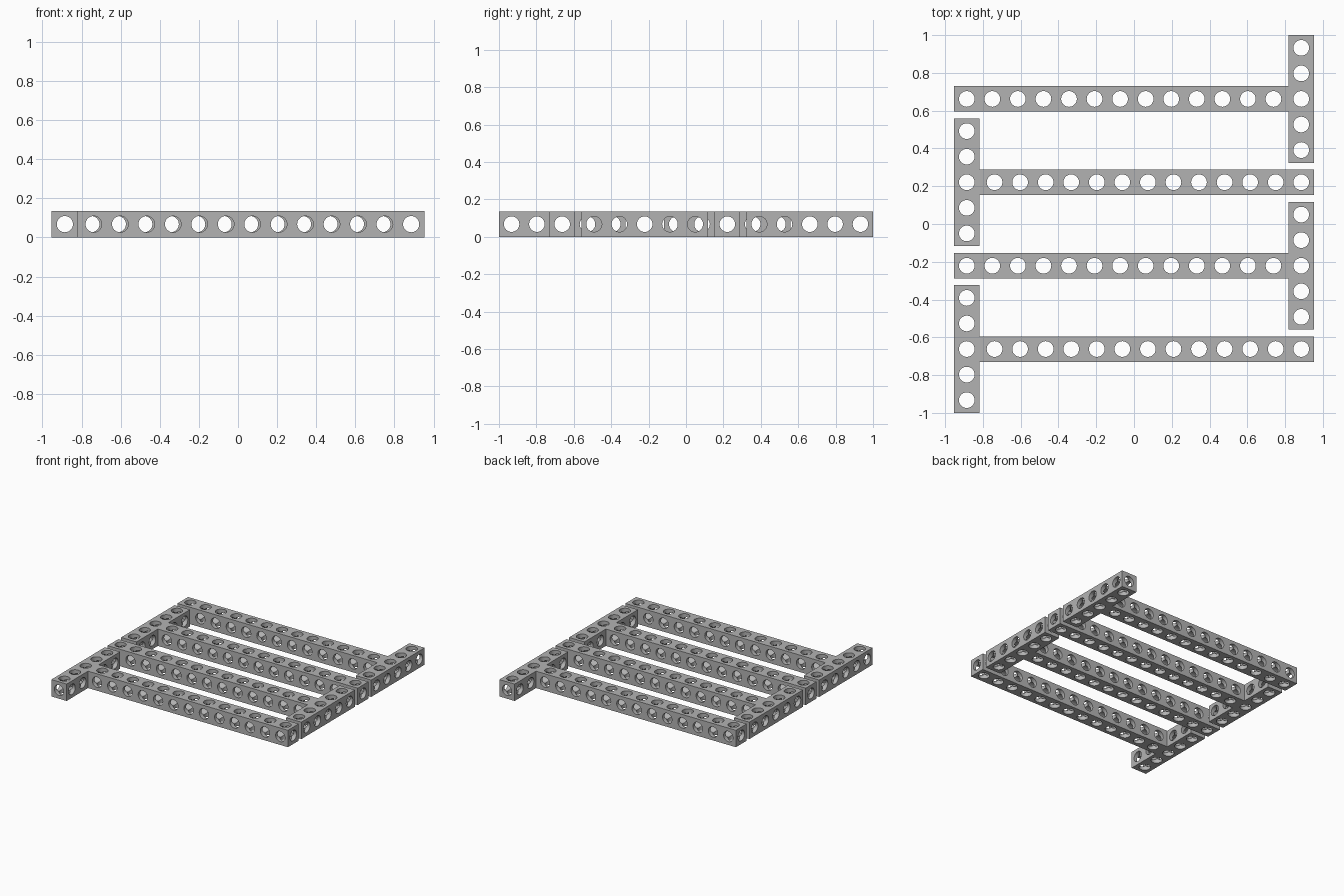
import bpy, bmesh, math
from mathutils import Vector

if "Cube" in bpy.data.objects:
    bpy.data.objects.remove(bpy.data.objects["Cube"])

W = 0.1353            # width of one square cell
H = W / 2
R = 0.0415            # bore radius
N = 32                # sides of each bore (multiple of 8)
END = 0.953           # half length of a frame in x
FIRST = 2 * END - 14 * W   # small extra length next to the cross bar

grey = bpy.data.materials.new("light_grey")
grey.diffuse_color = (0.45, 0.45, 0.45, 1)
grey.use_nodes = True
grey.node_tree.nodes["Principled BSDF"].inputs["Base Color"].default_value = grey.diffuse_color


def bored_cell(bm, centre, low, high, joined):
    """Square block cell bored along x, y and z; joined sides stay open."""
    for axis in range(3):
        u, v = (axis + 1) % 3, (axis + 2) % 3
        for sign in (-1, 1):
            depth = high[axis] if sign > 0 else -low[axis]
            inner, rim, edge = [], [], []
            for i in range(N):
                a = 2 * math.pi * i / N
                c, s = math.cos(a), math.sin(a)
                m = max(abs(c), abs(s))

                def point(pu, pv, pa):
                    p = Vector((0, 0, 0))
                    p[u], p[v], p[axis] = pu, pv, pa
                    return bm.verts.new(p + centre)

                # bore starts where the three bores cross
                inner.append(point(R * c, R * s, sign * R * m))
                rim.append(point(R * c, R * s, sign * depth))
                if (axis, sign) not in joined:
                    eu = c / m * (high[u] if c > 0 else -low[u])
                    ev = s / m * (high[v] if s > 0 else -low[v])
                    edge.append(point(eu, ev, sign * depth))
            for i in range(N):
                j = (i + 1) % N
                wall = [inner[i], rim[i], rim[j], inner[j]]
                face = [rim[i], edge[i], edge[j], rim[j]] if edge else None
                for quad in (wall, face):
                    if quad:
                        bm.faces.new(quad if sign > 0 else quad[::-1])


def t_frame(name, y, flip):
    """Cross bar of five cells with a thirteen cell long bar at its middle."""
    bm = bmesh.new()
    low, high = Vector((-H, -H, -H)), Vector((H, H, H))
    x0 = -END + H
    # cross bar
    for k in range(-2, 3):
        joined = set()
        if k > -2:
            joined.add((1, -1))
        if k < 2:
            joined.add((1, 1))
        if k == 0:
            joined.add((0, 1))
        bored_cell(bm, Vector((x0, k * W, H)), low, high, joined)
    # long bar
    for k in range(1, 14):
        lo = Vector((-H - FIRST, -H, -H)) if k == 1 else low
        joined = {(0, -1)} if k == 13 else {(0, -1), (0, 1)}
        bored_cell(bm, Vector((x0 + FIRST + k * W, 0, H)), lo, high, joined)
    bmesh.ops.remove_doubles(bm, verts=bm.verts, dist=0.0001)
    bmesh.ops.recalc_face_normals(bm, faces=bm.faces)
    mesh = bpy.data.meshes.new(name)
    bm.to_mesh(mesh)
    bm.free()
    mesh.materials.append(grey)
    ob = bpy.data.objects.new(name, mesh)
    bpy.context.collection.objects.link(ob)
    ob.location.y = y
    ob.rotation_euler.z = math.pi if flip else 0
    bpy.ops.object.select_all(action='DESELECT')
    ob.select_set(True)
    bpy.context.view_layer.objects.active = ob
    bpy.ops.object.shade_smooth_by_angle(angle=math.radians(30))


# four interlocking frames, alternately turned
for n, y in enumerate((-0.662, -0.221, 0.221, 0.662)):
    t_frame("t_frame_%d" % (n + 1), y, n % 2 == 1)
